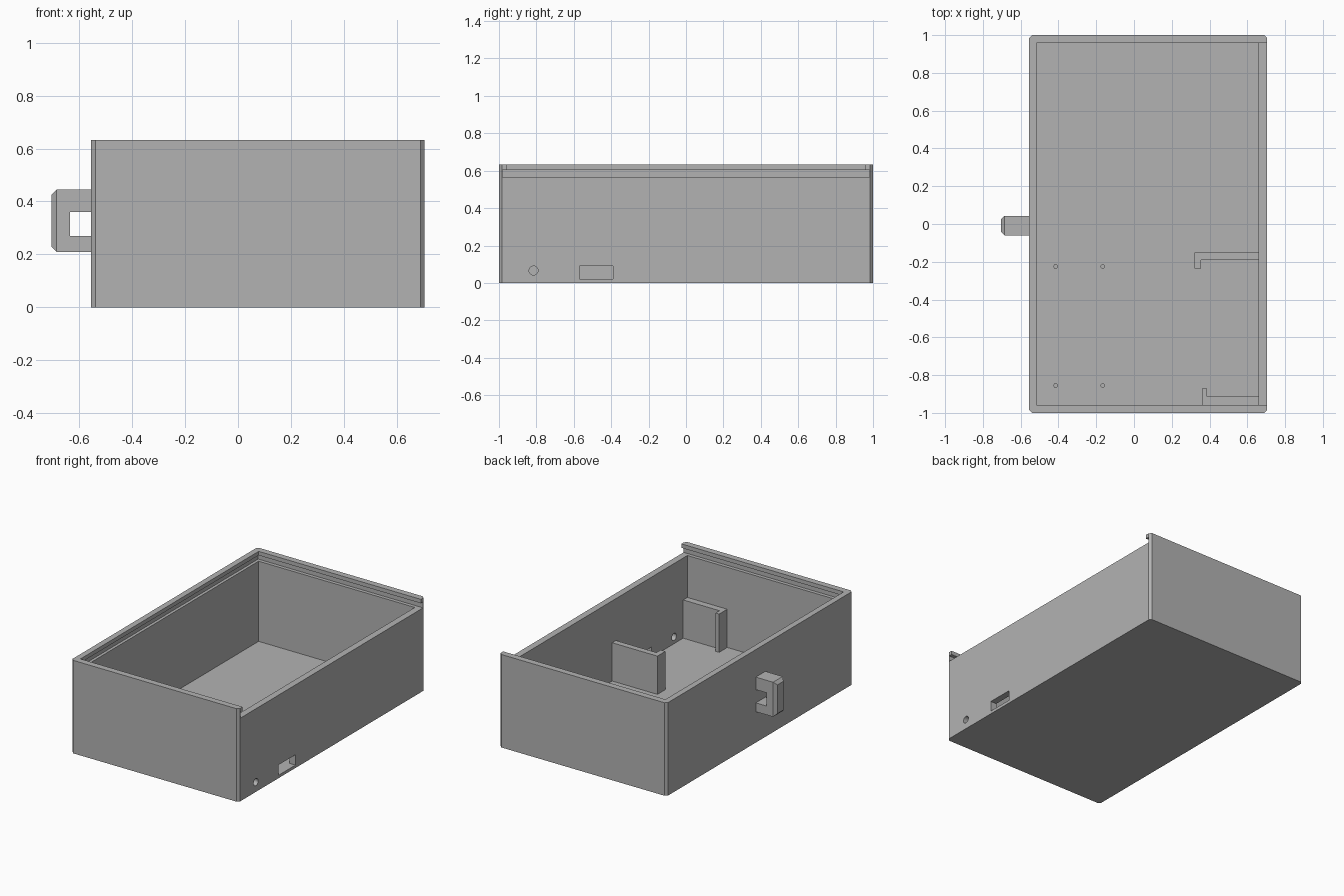
import bpy, bmesh, math
from mathutils import Matrix, Vector

default = bpy.data.objects.get("Cube")
if default:
    bpy.data.objects.remove(default, do_unlink=True)

grey = bpy.data.materials.new("plain grey")
grey.use_nodes = True
GREY = (0.45, 0.45, 0.45, 1)
grey.diffuse_color = GREY
grey.node_tree.nodes["Principled BSDF"].inputs["Base Color"].default_value = GREY


def finish(name, bm):
    bmesh.ops.recalc_face_normals(bm, faces=bm.faces)
    mesh = bpy.data.meshes.new(name)
    bm.to_mesh(mesh)
    bm.free()
    mesh.materials.append(grey)
    ob = bpy.data.objects.new(name, mesh)
    bpy.context.collection.objects.link(ob)
    return ob


def box(name, x, y, z, chamfer=0, pick=None):
    """Box from ranges; pick chooses which edges get a chamfer."""
    bm = bmesh.new()
    bmesh.ops.create_cube(bm, size=1)
    for v in bm.verts:
        v.co = Vector([r[0] if c < 0 else r[1] for c, r in zip(v.co, (x, y, z))])
    if chamfer:
        edges = [e for e in bm.edges if pick(e)]
        bmesh.ops.bevel(bm, geom=edges, offset=chamfer, segments=1, affect='EDGES')
    return finish(name, bm)


def cylinder(name, centre, radius, depth, axis='Z', sides=24):
    bm = bmesh.new()
    turn = Matrix.Rotation(math.pi / 2, 4, 'Y') if axis == 'X' else Matrix()
    bmesh.ops.create_cone(bm, cap_ends=True, segments=sides, radius1=radius,
                          radius2=radius, depth=depth,
                          matrix=Matrix.Translation(centre) @ turn)
    return finish(name, bm)


def prism(name, outline, z0, z1):
    bm = bmesh.new()
    face = bm.faces.new([bm.verts.new((x, y, z0)) for x, y in outline])
    top = bmesh.ops.extrude_face_region(bm, geom=[face])["geom"]
    bmesh.ops.translate(bm, vec=(0, 0, z1 - z0),
                        verts=[v for v in top if isinstance(v, bmesh.types.BMVert)])
    return finish(name, bm)


def cut(target, cutter):
    mod = target.modifiers.new("cut", 'BOOLEAN')
    mod.operation, mod.solver, mod.object = 'DIFFERENCE', 'EXACT', cutter
    bpy.context.view_layer.update()
    graph = bpy.context.evaluated_depsgraph_get()
    mesh = bpy.data.meshes.new_from_object(target.evaluated_get(graph))
    target.modifiers.clear()
    target.data = mesh
    bpy.data.objects.remove(cutter, do_unlink=True)


FLOOR, RAIL, LIP, TOP = 0.02, 0.565, 0.605, 0.632
INNER_Y = (-0.957, 0.957)


def upright(e):
    return abs(e.verts[0].co.z - e.verts[1].co.z) > 0.1


# Open case with chamfered upright corners
case = box("case", (-0.555, 0.705), (-1, 1), (0, TOP), 0.016, upright)
cut(case, box("cavity", (-0.515, 0.66), INNER_Y, (FLOOR, 0.8)))
# Sliding lid channel, open at one end, with an overhanging lip
cut(case, box("lid_groove", (-0.535, 0.9), (-0.981, 0.981), (RAIL, LIP)))
cut(case, box("lid_opening", (-0.515, 0.9), INNER_Y, (0.585, 0.8)))
# Socket openings in the side wall
cut(case, box("socket_slot", (0.62, 0.9), (-0.57, -0.39), (FLOOR, 0.09)))
cut(case, cylinder("round_socket", (0.7, -0.815, 0.066), 0.024, 0.2, 'X'))

# Hooked inner brackets
prism("rear_bracket", [(0.665, -0.19), (0.355, -0.19), (0.355, -0.235),
                       (0.32, -0.235), (0.32, -0.15), (0.665, -0.15)], FLOOR, 0.28)
prism("front_bracket", [(0.665, -0.96), (0.36, -0.96), (0.36, -0.87),
                        (0.387, -0.87), (0.387, -0.912), (0.665, -0.912)], FLOOR, 0.28)

# Small mounting pegs on the floor
for x in (-0.415, -0.165):
    for y in (-0.855, -0.225):
        cylinder("mounting_peg", (x, y, FLOOR + 0.03), 0.012, 0.06, sides=16)

# Outer strap loop with chamfered end
loop = box("strap_loop", (-0.705, -0.555), (-0.06, 0.043), (0.21, 0.445), 0.02,
           lambda e: all(v.co.x < -0.7 for v in e.verts))
cut(loop, box("loop_hole", (-0.635, -0.5), (-0.2, 0.2), (0.27, 0.36)))
